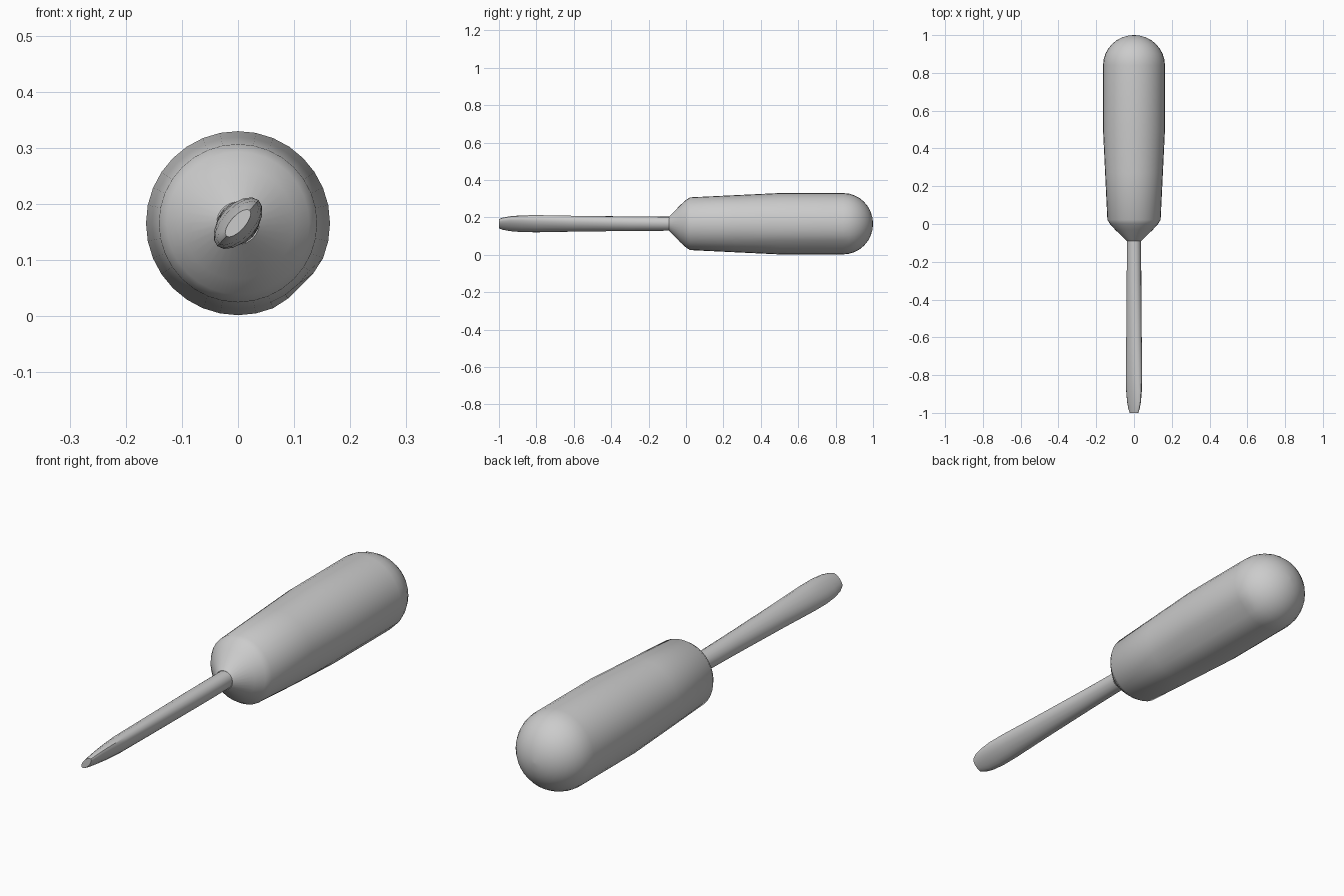
import bpy, bmesh, math

if "Cube" in bpy.data.objects:
    bpy.data.objects.remove(bpy.data.objects["Cube"])

CZ = 0.166  # height of the tool's axis


def loft(name, rings, n, tilt=0.0, flat=None, angle=35):
    """Skin elliptical rings (y, long radius, short radius) along y."""
    bm = bmesh.new()
    loops = []
    for y, a, b in rings:
        loop = []
        for i in range(n):
            t = 2 * math.pi * i / n
            u, v = a * math.cos(t), b * math.sin(t)
            x = u * math.cos(tilt) - v * math.sin(tilt)
            z = u * math.sin(tilt) + v * math.cos(tilt)
            if flat:
                # press the points beyond the flat back onto its plane
                fa, dist = flat
                over = x * math.cos(fa) + z * math.sin(fa) - dist
                if over > 0:
                    x -= over * math.cos(fa)
                    z -= over * math.sin(fa)
            loop.append(bm.verts.new((x, y, CZ + z)))
        loops.append(loop)
    for p, q in zip(loops, loops[1:]):
        for i in range(n):
            j = (i + 1) % n
            bm.faces.new((p[i], p[j], q[j], q[i]))
    bm.faces.new(loops[0])
    bm.faces.new(loops[-1])
    bmesh.ops.recalc_face_normals(bm, faces=bm.faces)
    me = bpy.data.meshes.new(name)
    bm.to_mesh(me)
    bm.free()
    ob = bpy.data.objects.new(name, me)
    bpy.context.collection.objects.link(ob)
    bpy.ops.object.select_all(action='DESELECT')
    ob.select_set(True)
    bpy.context.view_layer.objects.active = ob
    bpy.ops.object.shade_smooth_by_angle(angle=math.radians(angle))
    return ob


# Handle: conical nose, tapered grip, domed butt with one slight flat
profile = [(-0.09, 0.038), (-0.03, 0.1), (0.0, 0.127), (0.022, 0.141),
           (0.27, 0.153), (0.5, 0.164), (0.84, 0.164)]
for k in range(1, 9):
    t = math.radians(90 * k / 8)
    profile.append((0.84 + 0.16 * math.sin(t), max(0.164 * math.cos(t), 0.004)))
loft("handle", [(y, r, r) for y, r in profile], 32,
     flat=(math.radians(-45), 0.158))

# Shaft: round at the handle, flattening into a tilted blade
loft("shaft", [(-0.05, 0.038, 0.036), (-0.3, 0.042, 0.036),
               (-0.6, 0.049, 0.034), (-0.8, 0.055, 0.032),
               (-0.88, 0.055, 0.027), (-0.94, 0.050, 0.021),
               (-0.98, 0.041, 0.016), (-1.0, 0.031, 0.013)], 16,
     tilt=math.radians(48))
